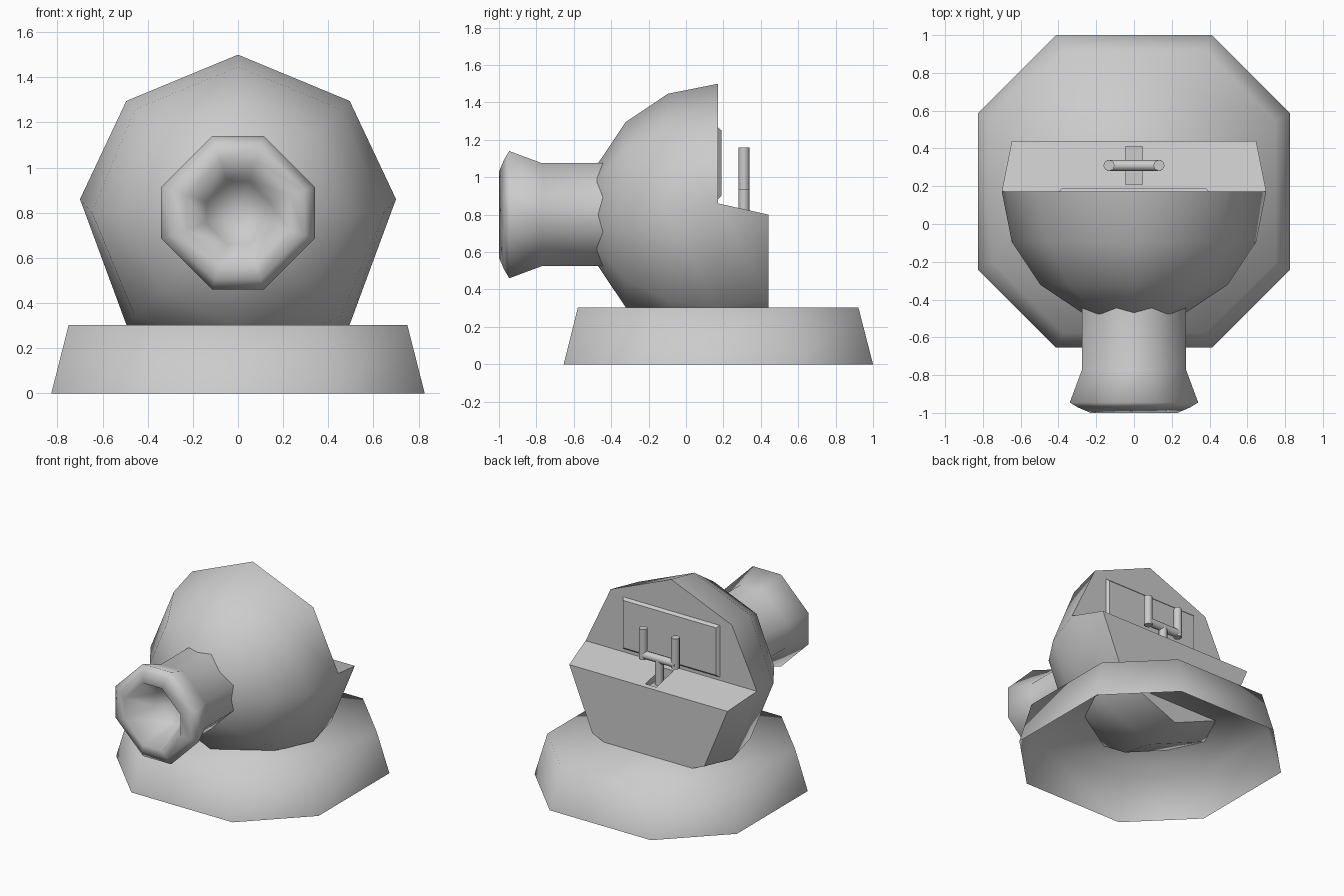
import bpy, bmesh
from math import cos, sin, pi, radians
from mathutils import Vector

if "Cube" in bpy.data.objects:
    bpy.data.objects.remove(bpy.data.objects["Cube"])


def finish(name, bm, angle=None):
    """Turn a bmesh into an object; smooth below the angle, flat if None."""
    bmesh.ops.remove_doubles(bm, verts=bm.verts, dist=1e-5)
    bmesh.ops.recalc_face_normals(bm, faces=bm.faces)
    if angle is not None:
        for f in bm.faces:
            f.smooth = True
        for e in bm.edges:
            e.smooth = not e.is_boundary and e.calc_face_angle(0) < radians(angle)
    me = bpy.data.meshes.new(name)
    bm.to_mesh(me)
    bm.free()
    ob = bpy.data.objects.new(name, me)
    bpy.context.collection.objects.link(ob)
    return ob


def ring(bm, r, y, centre, n=8):
    """Regular n-gon of vertices around the y axis."""
    return [bm.verts.new(Vector((r * cos(2 * pi * i / n), y, r * sin(2 * pi * i / n)))
                         + Vector(centre)) for i in range(n)]


def chamfered(bm, w, ratio, place):
    """Square of half width w with cut corners; ratio sets the flat length."""
    c = w * ratio
    pts = ((w, -c), (w, c), (c, w), (-c, w), (-w, c), (-w, -c), (-c, -w), (c, -w))
    return [bm.verts.new(place(u, v)) for u, v in pts]


def bridge(bm, a, b):
    n = len(a)
    for i in range(n):
        j = (i + 1) % n
        bm.faces.new((a[i], a[j], b[j], b[i]))


def fan(bm, loop, point):
    p = bm.verts.new(point)
    for i in range(len(loop)):
        bm.faces.new((loop[i], loop[(i + 1) % len(loop)], p))


def rod(name, p, q, r=0.03):
    p, q = Vector(p), Vector(q)
    bm = bmesh.new()
    bmesh.ops.create_cone(bm, cap_ends=True, segments=8, radius1=r, radius2=r,
                          depth=(q - p).length)
    ob = finish(name, bm, 50)
    ob.location = (p + q) / 2
    ob.rotation_euler = (q - p).to_track_quat('Z', 'Y').to_euler()
    return ob


C = cos(pi / 8)
CY, CZ, R = 0.172, 0.8, 0.7

# Base: chamfered square skirt, open underneath
bm = bmesh.new()
low = chamfered(bm, 0.827, 0.5, lambda u, v: (u, v + 0.173, 0))
top = chamfered(bm, 0.75, 0.5, lambda u, v: (u, v + 0.172, 0.303))
bridge(bm, low, top)
bm.faces.new(top)
finish("base", bm, 180)

# Body: eight-sided half sphere facing front, with a lower rear step
bm = bmesh.new()
rings = [ring(bm, R * cos(pi / 8 * k), -R * sin(pi / 8 * k), (0, CY, CZ))
         for k in range(4)]
for a, b in zip(rings, rings[1:]):
    bridge(bm, a, b)
fan(bm, rings[3], (0, CY - R, CZ))
eq = rings[0]
eq[0].co.z = eq[4].co.z = 0.86
back = [bm.verts.new((R * C * cos(pi * i / 4), CY + R * sin(pi / 8),
                      CZ - R * C * sin(pi * i / 4))) for i in range(5)]
lower = [eq[0], eq[7], eq[6], eq[5], eq[4]]
for i in range(4):
    bm.faces.new((lower[i], lower[i + 1], back[i + 1], back[i]))
bm.faces.new(back)
bm.faces.new((eq[0], back[0], back[4], eq[4]))
bm.faces.new(eq[:5])
body = finish("body", bm, 50)

# Slot sunk into the rear ledge
bm = bmesh.new()
bmesh.ops.create_cube(bm, size=1)
cutter = finish("slot_cutter", bm)
cutter.scale = (0.09, 0.2, 0.14)
cutter.location = (0, 0.31, 0.85)
cutter.hide_render = True
cutter.hide_viewport = True
mod = body.modifiers.new("slot", 'BOOLEAN')
mod.operation = 'DIFFERENCE'
mod.object = cutter
mod.solver = 'EXACT'

# Barrel: eight-sided tube with flared lip and hollow mouth
bm = bmesh.new()
profile = [(0.275, -0.36), (0.275, -0.77), (0.34, -0.945), (0.295, -0.972),
           (0.23, -1.0), (0.14, -0.77)]
loops = [chamfered(bm, w, 0.338, lambda u, v: (u, y, v + CZ)) for w, y in profile]
for a, b in zip(loops, loops[1:]):
    bridge(bm, a, b)
fan(bm, loops[-1], (0, -0.7, CZ))
finish("barrel", bm, 180)

# Rear panel: thin plate with sloped edges
bm = bmesh.new()
outer, inner = [[bm.verts.new((sx * w, y, 1.075 + sz * h)) for sx, sz in
                 ((-1, -1), (1, -1), (1, 1), (-1, 1))]
                for w, h, y in ((0.40, 0.195, 0.168), (0.38, 0.175, 0.19))]
bridge(bm, outer, inner)
bm.faces.new(inner)
bm.faces.new(outer)
finish("rear_panel", bm)

# Forked lever standing in the slot
Y, Z = 0.31, 0.965
rod("lever_post", (0, Y, 0.77), (0, Y, Z))
rod("lever_bar", (-0.14, Y, Z), (0.14, Y, Z))
for side, sx in (("left", -1), ("right", 1)):
    rod("lever_grip_" + side, (sx * 0.132, Y, Z - 0.03), (sx * 0.132, Y, 1.16))
